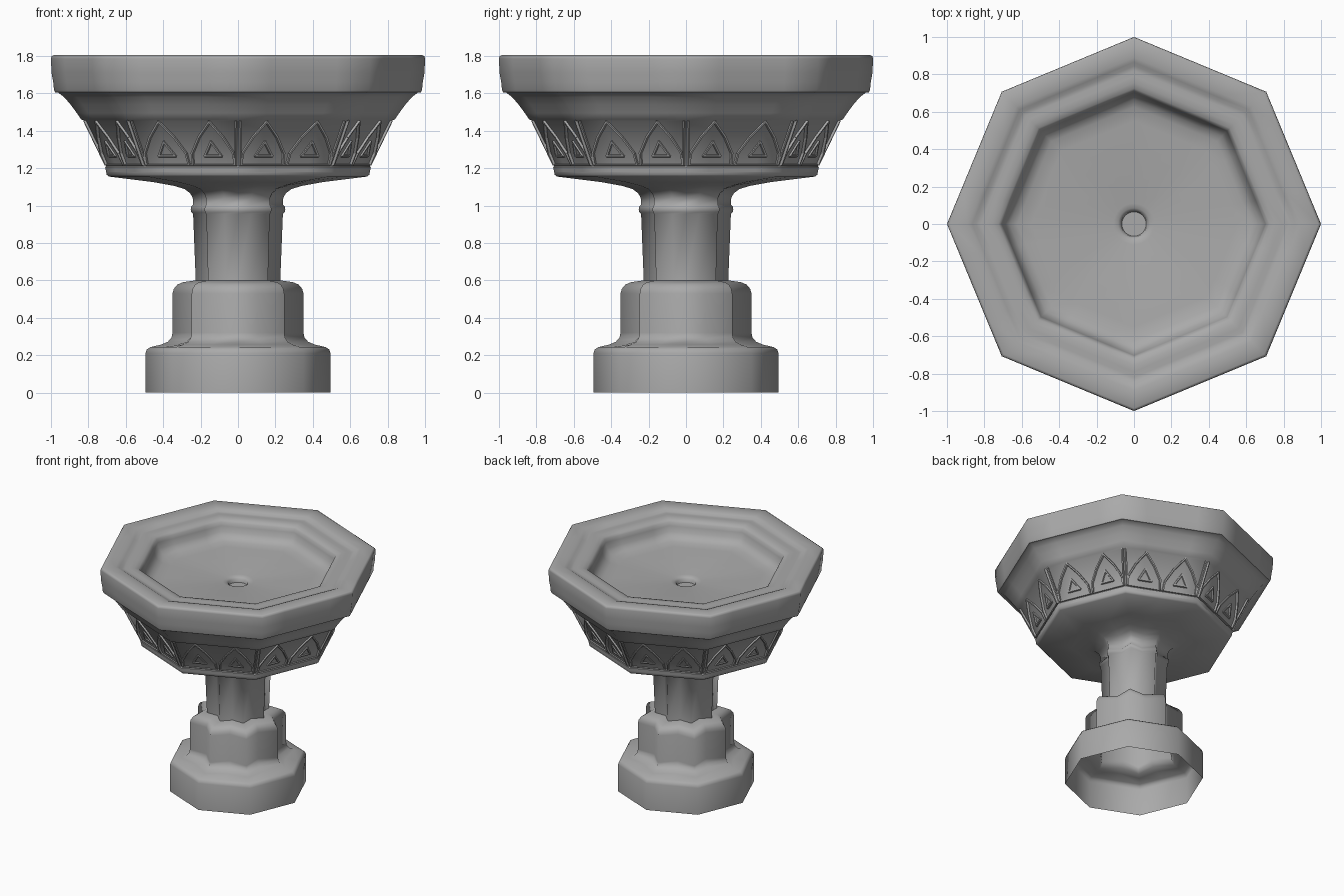
import bpy, bmesh
from math import cos, sin, pi, radians
from mathutils import Vector

if "Cube" in bpy.data.objects:
    bpy.data.objects.remove(bpy.data.objects["Cube"])

STEP = pi / 4
FLAT = cos(pi / 8)     # face-middle factor of a plain octagon
STAR = .765            # face-middle factor of two crossed squares

stone = bpy.data.materials.new("stone")
stone.diffuse_color = (.4, .4, .4, 1)
stone.use_nodes = True
stone.node_tree.nodes["Principled BSDF"].inputs["Base Color"].default_value = stone.diffuse_color


def finish(bm, name, angle):
    me = bpy.data.meshes.new(name)
    bm.to_mesh(me)
    bm.free()
    me.materials.append(stone)
    ob = bpy.data.objects.new(name, me)
    bpy.context.collection.objects.link(ob)
    bpy.ops.object.select_all(action='DESELECT')
    ob.select_set(True)
    bpy.context.view_layer.objects.active = ob
    bpy.ops.object.shade_smooth_by_angle(angle=radians(angle))
    return ob


def polar(r, a, z):
    return Vector((r * cos(a), r * sin(a), z))


def loft(name, profile, div, angle, cap=False, round_points=0):
    """Rings through (corner radius, z, face-middle factor); last few are round.
    div = segments per half face."""
    bm = bmesh.new()
    rings = []
    for i, (r, z, *m) in enumerate(profile):
        is_round = i >= len(profile) - round_points
        mid = m[0] if m else FLAT
        ring = []
        for h in range(16):
            a0, a1 = h * pi / 8, (h + 1) * pi / 8
            r0, r1 = (r, r * mid) if h % 2 == 0 else (r * mid, r)
            for s in range(div):
                t = s / div
                if is_round:
                    p = polar(r, a0 + t * pi / 8, z)
                else:
                    p = polar(r0, a0, z).lerp(polar(r1, a1, z), t)
                ring.append(bm.verts.new(p))
        rings.append(ring)
    n = 16 * div
    for lo, hi in zip(rings, rings[1:]):
        for j in range(n):
            k = (j + 1) % n
            bm.faces.new((lo[j], lo[k], hi[k], hi[j]))
    if cap:
        bm.faces.new(rings[-1])
    return finish(bm, name, angle)


# Octagonal foot turning into a star-shaped step, open underneath
loft("pedestal_foot", [
    (.495, 0), (.495, .21), (.488, .23), (.47, .243), (.41, .257, .86),
    (.375, .272, .80), (.355, .295, STAR), (.35, .32, STAR), (.35, .53, STAR),
    (.343, .555, STAR), (.325, .577, STAR), (.295, .59, STAR),
    (.25, .597, STAR), (.225, .60, STAR)], 1, 100)

# Star-shaped column with a bead, flaring into the octagonal underside
loft("column", [
    (.226, .60, STAR), (.24, .955, STAR), (.25, .965, STAR), (.253, .98, STAR),
    (.25, .995, STAR), (.24, 1.005, STAR), (.242, 1.04, STAR),
    (.255, 1.065, .78), (.285, 1.088, .81), (.34, 1.105, .86), (.45, 1.125, .90),
    (.69, 1.155), (.702, 1.165), (.705, 1.18)], 1, 100)

# Bowl wall with recessed frieze, cove, rim, basin and drain
loft("bowl", [
    (.705, 1.18), (.71, 1.205), (.702, 1.213), (.818, 1.453), (.838, 1.46),
    (.862, 1.495), (.895, 1.54), (.93, 1.58), (.962, 1.604), (.978, 1.606),
    (.984, 1.62), (.988, 1.66), (.997, 1.71), (1.0, 1.785), (.997, 1.798),
    (.985, 1.805), (.89, 1.803), (.865, 1.795), (.845, 1.784), (.82, 1.782),
    (.79, 1.785), (.755, 1.783), (.725, 1.775), (.71, 1.762), (.703, 1.735),
    (.69, 1.695), (.665, 1.665), (.625, 1.648), (.55, 1.64), (.11, 1.622),
    (.085, 1.617), (.07, 1.606), (.065, 1.58)], 2, 50, cap=True, round_points=4)

# Frieze: two pointed arches with a small triangle on each of the eight faces
Z0, Z1, R0, R1 = 1.213, 1.453, .702, .818


def on_face(a, u, z, d):
    apothem = (R0 + (R1 - R0) * (z - Z0) / (Z1 - Z0)) * FLAT + d
    n, t = Vector((cos(a), sin(a), 0)), Vector((-sin(a), cos(a), 0))
    return n * apothem + t * u + Vector((0, 0, z))


def rib(bm, a, p, q, w=.008, h=.014):
    p, q = Vector(p), Vector(q)
    d = (q - p).normalized()
    s = Vector((-d.y, d.x)) * w
    p, q = p - d * w * .5, q + d * w * .5
    base = [on_face(a, c.x, c.y, -.004) for c in (p - s, q - s, q + s, p + s)]
    top = [on_face(a, c.x, c.y, h) for c in
           (p - s * .6, q - s * .6, q + s * .6, p + s * .6)]
    v = [bm.verts.new(c) for c in base + top]
    for f in ((3, 2, 1, 0), (4, 5, 6, 7), (0, 1, 5, 4), (1, 2, 6, 5),
              (2, 3, 7, 6), (3, 0, 4, 7)):
        bm.faces.new([v[i] for i in f])


bm = bmesh.new()
for k in range(8):
    a = pi / 8 + k * STEP
    for side in (-1, 1):
        c = .133 * side
        arch = [(-.122, 1.22), (-.119, 1.28), (-.07, 1.365), (0, 1.447)]
        for m in (-1, 1):
            pts = [(c + m * x + .014 * side * (z - Z0) / .24, z) for x, z in arch]
            for p, q in zip(pts, pts[1:]):
                rib(bm, a, p, q)
        tri = [(c - .045, 1.265), (c + .05, 1.265), (c + .004 * side, 1.34)]
        for p, q in zip(tri, tri[1:] + tri[:1]):
            rib(bm, a, p, q, .008, .010)
        # upright beside each corner
        rib(bm, a, (side * .258, 1.218), (side * .301, 1.45), .007)
    rib(bm, a, (-.26, 1.217), (.26, 1.217), .006, .01)
finish(bm, "frieze_tracery", 25)
